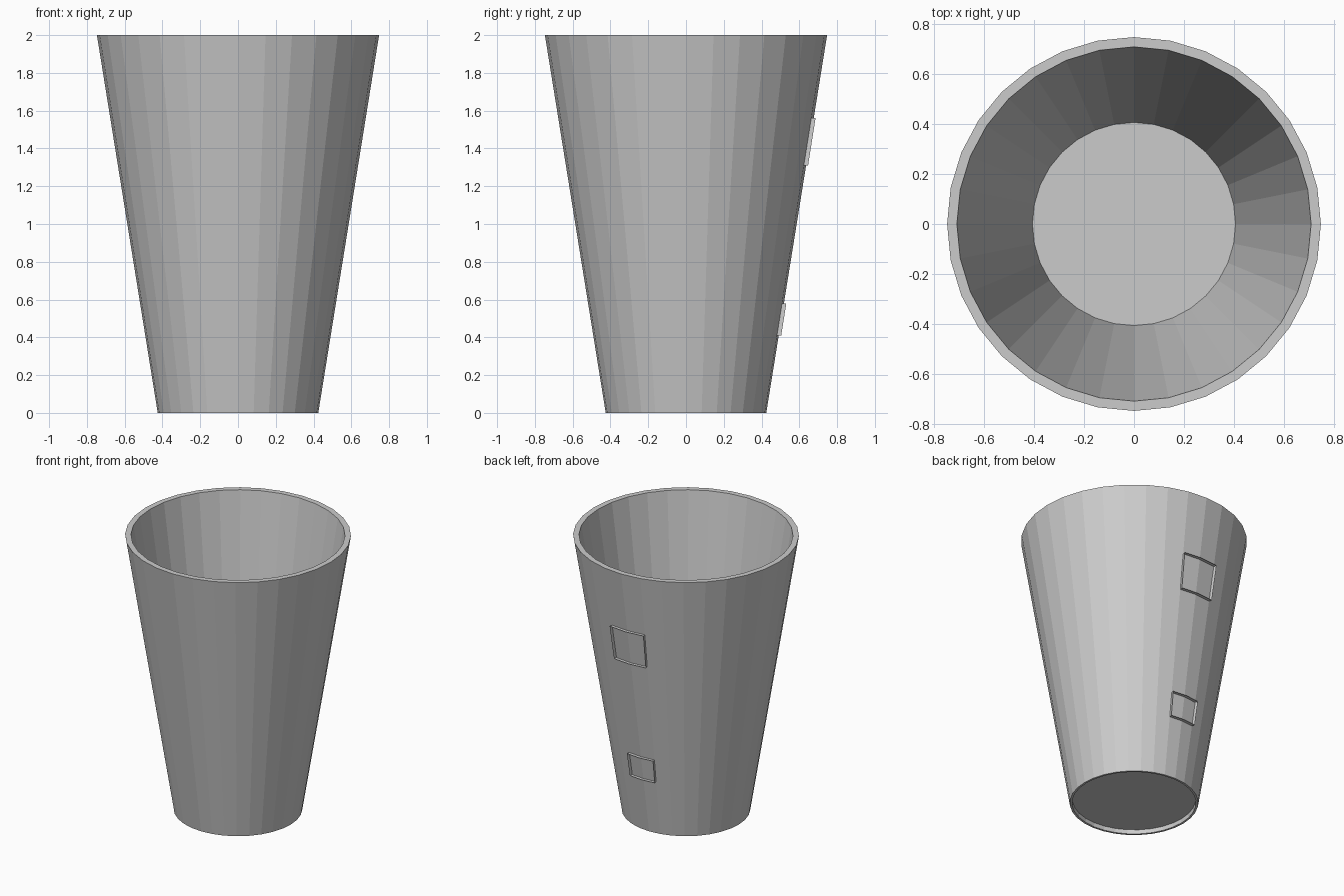
import bpy
import bmesh
from math import sin, cos, tau

cube = bpy.data.objects.get("Cube")
if cube:
    bpy.data.objects.remove(cube, do_unlink=True)

SIDES = 32
BASE_R, TOP_R, HEIGHT = 0.425, 0.747, 2.0

grey = bpy.data.materials.new("light_grey")
grey.use_nodes = True
grey.diffuse_color = (0.6, 0.6, 0.6, 1)
grey.node_tree.nodes["Principled BSDF"].inputs["Base Color"].default_value = (0.6, 0.6, 0.6, 1)


def finish(name, bm, fix_normals=True):
    if fix_normals:
        bmesh.ops.recalc_face_normals(bm, faces=bm.faces)
    mesh = bpy.data.meshes.new(name)
    bm.to_mesh(mesh)
    bm.free()
    mesh.materials.append(grey)
    obj = bpy.data.objects.new(name, mesh)
    bpy.context.collection.objects.link(obj)
    return obj


def point(radius, z, step):
    """Point on a ring; step 0 lies at the back (+y)."""
    a = tau * step / SIDES
    return (radius * sin(a), radius * cos(a), z)


def outer_radius(z):
    return BASE_R + (TOP_R - BASE_R) * z / HEIGHT


# Cup: a faceted profile from the underside recess, up the wall and down inside
profile = [(0.408, 0.03), (0.41, 0), (BASE_R, 0), (TOP_R, HEIGHT),
           (0.708, HEIGHT), (0.406, 0.04)]
bm = bmesh.new()
rings = [[bm.verts.new(point(r, z, i)) for i in range(SIDES)] for r, z in profile]
for low, high in zip(rings, rings[1:]):
    for i in range(SIDES):
        j = (i + 1) % SIDES
        bm.faces.new((low[i], low[j], high[j], high[i]))
bm.faces.new(rings[0])
bm.faces.new(rings[-1])
finish("cup", bm)


# Handle sockets: short open collars, two facets wide, standing off the back wall
def handle_socket(name, z_low, z_high, depth=0.023):
    outline = [(-1, z_low), (0, z_low), (1, z_low),
               (1, z_high), (0, z_high), (-1, z_high)]
    bm = bmesh.new()
    inner, outer = [
        [bm.verts.new(point(outer_radius(z) + d, z, s)) for s, z in outline]
        for d in (0, depth)]
    for i in range(len(outline)):
        j = (i + 1) % len(outline)
        bm.faces.new((inner[i], outer[i], outer[j], inner[j]))
    finish(name, bm)


handle_socket("upper_handle_socket", 1.31, 1.56)
handle_socket("lower_handle_socket", 0.41, 0.58)
